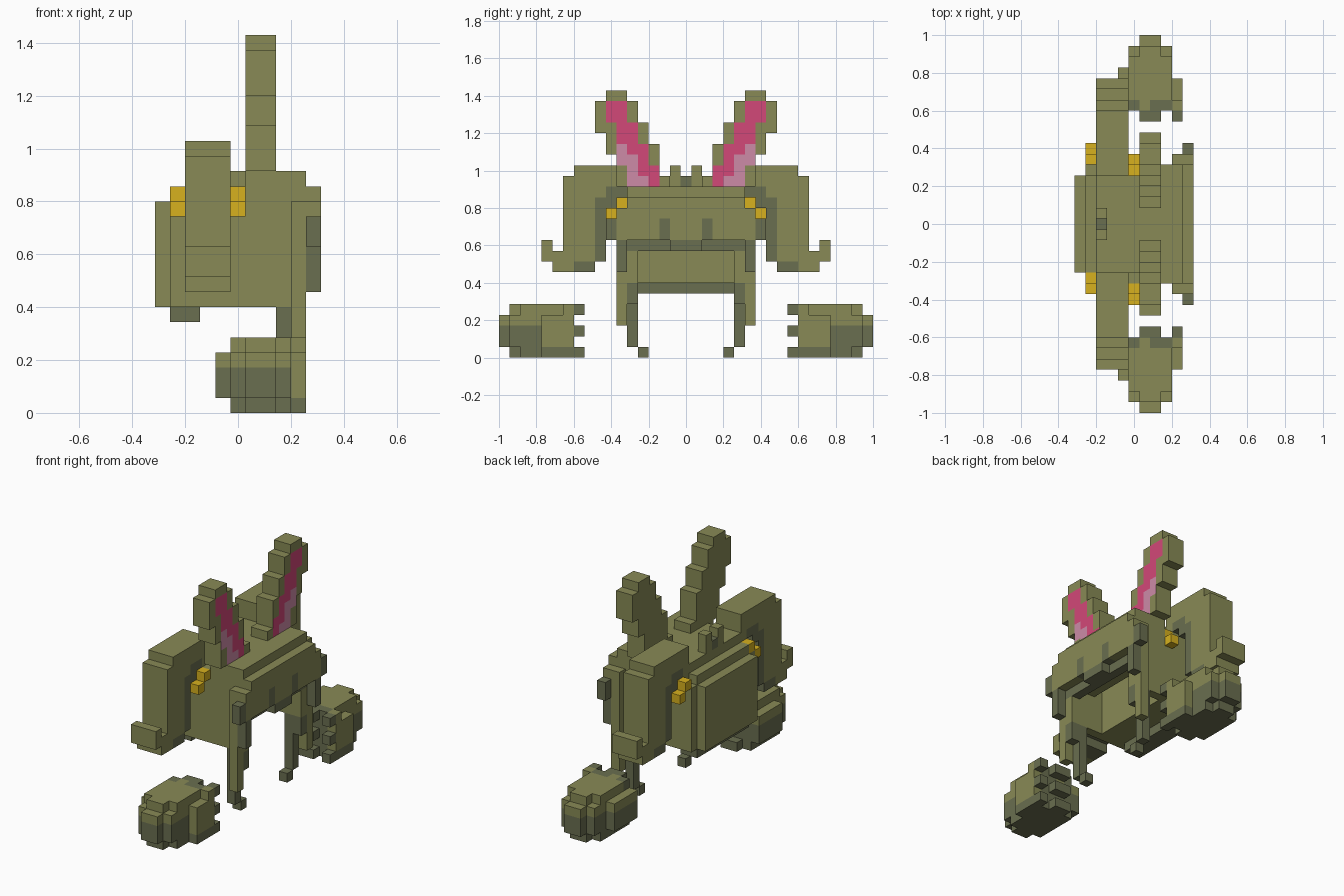
import bpy, bmesh

cube = bpy.data.objects.get("Cube")
if cube:
    bpy.data.objects.remove(cube, do_unlink=True)

U = 2 / 35  # edge of one block


def make_mat(name, rgb):
    m = bpy.data.materials.new(name)
    m.use_nodes = True
    m.diffuse_color = (*rgb, 1)
    m.node_tree.nodes["Principled BSDF"].inputs["Base Color"].default_value = (*rgb, 1)
    return m


OLIVE, DARK, GOLD, PINK, ROSE = range(5)
MATS = [make_mat("olive", (0.246, 0.254, 0.092)),
        make_mat("dark_olive", (0.144, 0.156, 0.080)),
        make_mat("gold", (0.68, 0.44, 0.013)),
        make_mat("pink", (0.65, 0.065, 0.19)),
        make_mat("light_pink", (0.61, 0.26, 0.39))]

parts = {}   # part name -> {cell: material}
filled = {}  # cell -> part that owns it


def box(name, x, y, z, mat=OLIVE, side=0):
    """Fill blocks over half-open ranges; side 0 mirrors into one part, -1/1 fills one side."""
    for i in range(*x):
        for j in range(*y):
            for k in range(*z):
                for s in ((-1, 1) if side == 0 else (side,)):
                    c = (i, s * j, k)
                    if c in filled:
                        del parts[filled[c]][c]
                    filled[c] = name
                    parts.setdefault(name, {})[c] = mat


# Body: back slab, torso, underside strip and hollow side walls
box("back_plate", (0, 1), (0, 5), (7, 14))
box("torso", (1, 2), (0, 5), (7, 15))
box("torso", (1, 2), (5, 6), (7, 14))
box("torso", (2, 5), (0, 6), (7, 16))
box("torso", (5, 6), (0, 6), (7, 15))
box("torso", (5, 6), (0, 5), (15, 16))
box("belly_strip", (1, 3), (0, 5), (6, 7), DARK)
box("side_walls", (6, 9), (5, 6), (7, 16))
box("head_top", (6, 9), (0, 5), (13, 16))
box("rib", (7, 8), (0, 5), (11, 12))

# Face plate with stepped corners, dark lower edge, cheek blocks and fangs
box("face_plate", (9, 10), (0, 6), (11, 16))
box("face_plate", (10, 11), (0, 6), (11, 15))
box("face_plate", (9, 11), (6, 7), (11, 14))
box("face_plate", (10, 11), (2, 3), (11, 13), DARK)
box("face_edge", (9, 10), (0, 4), (10, 11), DARK)
box("face_edge", (10, 11), (0, 2), (10, 11), DARK)
box("cheeks", (10, 11), (7, 8), (11, 13), DARK)
box("fangs", (10, 11), (6, 7), (8, 11), DARK)

# Small crest at the back of the head
box("crest", (2, 3), (1, 2), (16, 18))
box("crest", (2, 3), (0, 1), (16, 17), DARK)

# Paired parts, one object per side
for s, tag in ((-1, "near"), (1, "far")):
    # Ear: stepped rows leaning outward, with coloured blocks on the front
    ear = "ear_" + tag
    for y, z in (((2, 7), (16, 17)), ((3, 7), (17, 19)), ((3, 8), (19, 20)),
                 ((4, 8), (20, 21)), ((4, 9), (21, 22)), ((5, 9), (22, 24)),
                 ((6, 8), (24, 25))):
        box(ear, (6, 8), y, z, OLIVE, s)
    for y, z, m in (((6, 8), (22, 24), PINK), ((5, 7), (20, 22), PINK),
                    ((4, 6), (18, 20), PINK), ((6, 7), (18, 20), ROSE),
                    ((5, 6), (16, 19), ROSE), ((3, 5), (17, 18), PINK),
                    ((3, 4), (16, 17), PINK), ((4, 5), (16, 17), ROSE)):
        box(ear, (7, 8), y, z, m, s)

    # Arm: tall shoulder slab with dark inner edge and an upturned hand
    arm = "arm_" + tag
    box(arm, (2, 5), (5, 11), (15, 18), OLIVE, s)
    box(arm, (2, 5), (6, 8), (15, 16), DARK, s)
    box(arm, (2, 5), (7, 8), (14, 15), DARK, s)
    box(arm, (2, 5), (8, 9), (9, 15), DARK, s)
    box(arm, (2, 5), (9, 12), (8, 17), OLIVE, s)
    box(arm, (2, 5), (12, 13), (8, 10), OLIVE, s)
    box(arm, (2, 5), (13, 14), (9, 11), OLIVE, s)
    box(arm, (2, 5), (9, 11), (8, 9), DARK, s)

    # Gold straps: a two-step stair on each face of the arm, one set a block further out
    strap = "strap_" + tag
    for x, y in ((1, 6 if s < 0 else 7), (5, 7 if s < 0 else 6)):
        box(strap, (x, x + 1), (y, y + 1), (13, 14), GOLD, s)
        box(strap, (x, x + 1), (y - 1, y), (14, 15), GOLD, s)

    # Thin leg with inner dark column and toe
    leg = "leg_" + tag
    box(leg, (9, 10), (6, 7), (3, 11), OLIVE, s)
    box(leg, (8, 10), (5, 6), (7, 10), OLIVE, s)
    box(leg, (9, 10), (4, 6), (10, 11), DARK, s)
    box(leg, (8, 10), (5, 6), (5, 7), DARK, s)
    box(leg, (8, 9), (5, 6), (1, 5), DARK, s)
    box(leg, (8, 9), (4, 5), (0, 1), DARK, s)

    # Floating fist: rounded block, dark below, with fingers on the inner end
    fist = "fist_" + tag
    for z, m in (((0, 3), DARK), ((3, 5), OLIVE)):
        box(fist, (5, 9), (11, 16), z, m, s)
        box(fist, (6, 8), (16, 17), z, m, s)
    for z, m in (((1, 3), DARK), ((3, 4), OLIVE)):
        box(fist, (4, 5), (11, 15), z, m, s)
        box(fist, (5, 9), (16, 17), z, m, s)
        box(fist, (6, 8), (17, 18), z, m, s)
    for x in ((5, 6), (7, 9)):
        box(fist, x, (11, 12), (3, 5), DARK, s)
    box(fist, (9, 10), (11, 14), (1, 4), OLIVE, s)
    box(fist, (9, 10), (11, 14), (0, 1), DARK, s)
    for z in (0, 2, 4):
        box(fist, (6, 8), (10, 11), (z, z + 1), DARK, s)
        box(fist, (9, 10), (10, 11), (z, z + 1), DARK, s)
    box(fist, (9, 10), (11, 12), (4, 5), OLIVE, s)

# Corner offsets of the six block faces, wound outward
FACES = {(1, 0, 0): ((1, 0, 0), (1, 1, 0), (1, 1, 1), (1, 0, 1)),
         (-1, 0, 0): ((0, 0, 0), (0, 0, 1), (0, 1, 1), (0, 1, 0)),
         (0, 1, 0): ((0, 1, 0), (0, 1, 1), (1, 1, 1), (1, 1, 0)),
         (0, -1, 0): ((0, 0, 0), (1, 0, 0), (1, 0, 1), (0, 0, 1)),
         (0, 0, 1): ((0, 0, 1), (1, 0, 1), (1, 1, 1), (0, 1, 1)),
         (0, 0, -1): ((0, 0, 0), (0, 1, 0), (1, 1, 0), (1, 0, 0))}

# Skin the exposed block faces and merge flat areas of one colour
for name, cells in parts.items():
    bm = bmesh.new()
    for c, mat in cells.items():
        for d, corners in FACES.items():
            if tuple(a + b for a, b in zip(c, d)) in filled:
                continue
            vs = [bm.verts.new(((c[0] + o[0] - 5.5) * U, (c[1] + o[1] - 0.5) * U,
                                (c[2] + o[2]) * U)) for o in corners]
            # Pinks lie only on the faces turned to +x
            inner_ear = mat in (PINK, ROSE)
            bm.faces.new(vs).material_index = OLIVE if inner_ear and d[0] != 1 else mat
    bmesh.ops.remove_doubles(bm, verts=bm.verts, dist=U * 0.01)
    bmesh.ops.dissolve_limit(bm, angle_limit=0.01, verts=bm.verts, edges=bm.edges,
                             delimit={'MATERIAL'})
    me = bpy.data.meshes.new(name)
    for m in MATS:
        me.materials.append(m)
    bm.to_mesh(me)
    bm.free()
    bpy.context.collection.objects.link(bpy.data.objects.new(name, me))
